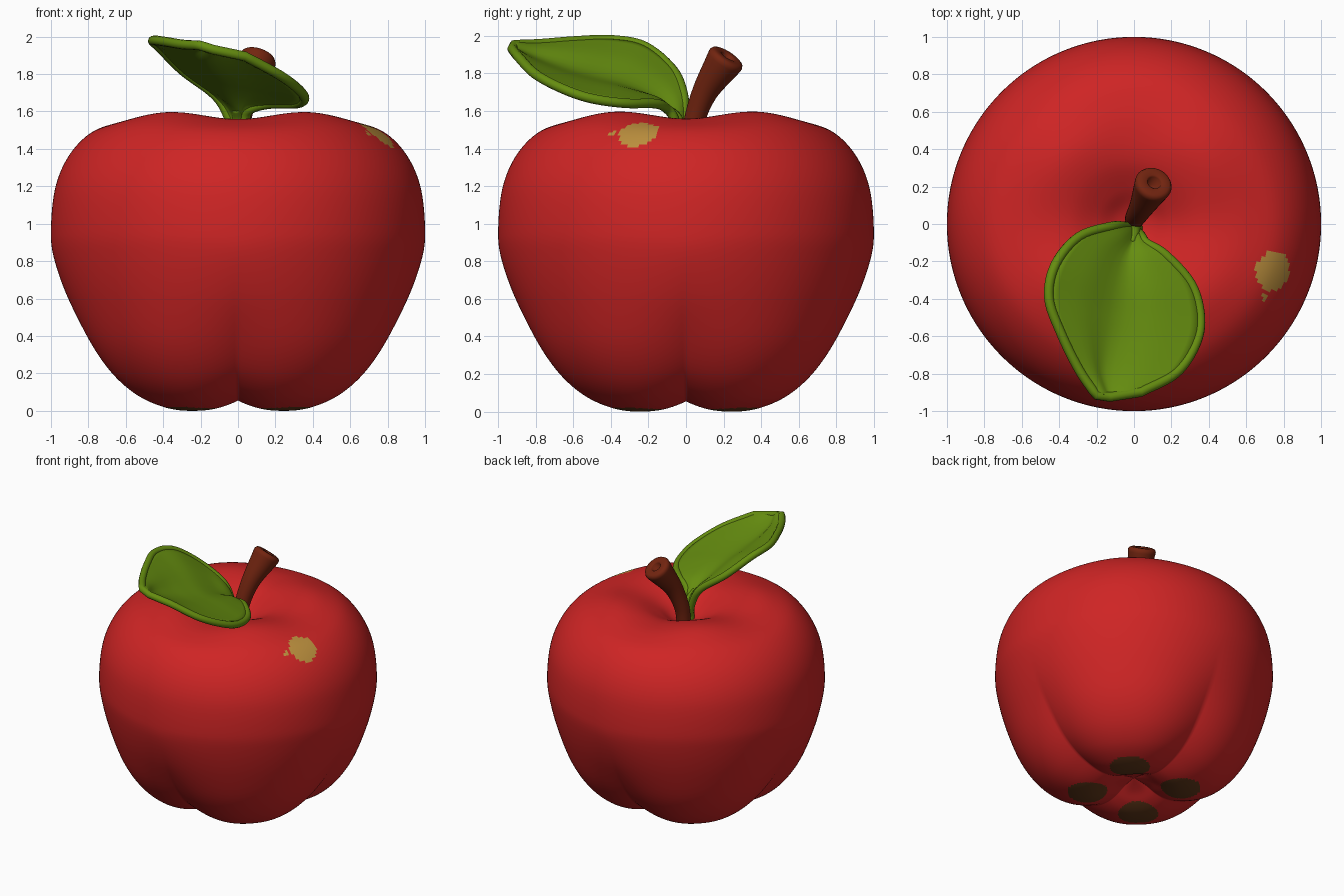
import bpy, bmesh, math
from mathutils import Vector

if "Cube" in bpy.data.objects:
    bpy.data.objects.remove(bpy.data.objects["Cube"])


def material(name, rgb):
    m = bpy.data.materials.new(name)
    m.diffuse_color = (*rgb, 1)
    m.use_nodes = True
    m.node_tree.nodes["Principled BSDF"].inputs["Base Color"].default_value = m.diffuse_color
    return m


RED = material("apple red", (0.62, 0.018, 0.018))
GOLD = material("golden patch", (0.51, 0.28, 0.048))
DARK = material("dark brown feet", (0.12, 0.04, 0.01))
BROWN = material("stem brown", (0.17, 0.018, 0.005))
GREEN = material("leaf green", (0.13, 0.265, 0.005))


def catmull(pts, n):
    """Smooth interpolation through points, n steps per span."""
    pts = [Vector(p) for p in pts]
    ext = [2 * pts[0] - pts[1]] + pts + [2 * pts[-1] - pts[-2]]
    out = []
    for i in range(1, len(ext) - 2):
        a, b, c, d = ext[i - 1:i + 3]
        for k in range(n):
            t = k / n
            out.append(0.5 * (2 * b + (c - a) * t + (2 * a - 5 * b + 4 * c - d) * t * t
                              + (3 * b - a - 3 * c + d) * t ** 3))
    return out + [pts[-1]]


def finish(name, bm, mats):
    bmesh.ops.recalc_face_normals(bm, faces=bm.faces)
    me = bpy.data.meshes.new(name)
    bm.to_mesh(me)
    bm.free()
    for m in mats:
        me.materials.append(m)
    for p in me.polygons:
        p.use_smooth = True
    ob = bpy.data.objects.new(name, me)
    bpy.context.collection.objects.link(ob)
    return ob


def bridge(bm, rings, closed=True):
    n = len(rings[0])
    for a, b in zip(rings, rings[1:]):
        for i in range(n if closed else n - 1):
            j = (i + 1) % n
            bm.faces.new((a[i], a[j], b[j], b[i]))


def tube(name, centres, radii, dirs, mat, sides=24):
    bm, rings, x = bmesh.new(), [], Vector((1, 0.1, 0))
    for c, r, d in zip(centres, radii, dirs):
        x = (x - d * x.dot(d)).normalized()
        y = d.cross(x)
        rings.append([bm.verts.new(c + r * (x * math.cos(a) + y * math.sin(a)))
                      for a in (2 * math.pi * i / sides for i in range(sides))])
    bridge(bm, rings)
    bm.faces.new(rings[0])
    bm.faces.new(rings[-1])
    return finish(name, bm, [mat])


def tangents(p):
    last = len(p) - 1
    return [(p[min(i + 1, last)] - p[max(i - 1, 0)]).normalized() for i in range(len(p))]


# Apple body: (radius, z) on the four lobes, then on the creases between them
profile = [
    (0, .12, 0, .12), (.12, .075, .10, .10), (.22, .025, .20, .065), (.33, 0, .30, .055),
    (.46, .015, .42, .08), (.60, .075, .55, .14), (.73, .19, .67, .24), (.84, .36, .79, .40),
    (.93, .60, .91, .61), (.985, .82, .985, .82), (1, .98, 1, .98), (.975, 1.2, .975, 1.2),
    (.90, 1.37, .90, 1.37), (.78, 1.50, .78, 1.49), (.64, 1.57, .62, 1.545),
    (.50, 1.597, .47, 1.56), (.35, 1.57, .33, 1.545), (.20, 1.50, .20, 1.49),
    (.10, 1.435, .10, 1.435), (0, 1.40, 0, 1.40)]
rows = [Vector(p) for p in catmull([p + () for p in profile], 8)]
SEG = 256
bm = bmesh.new()
rings = []
for r in rows[1:-1]:
    ring = []
    for i in range(SEG):
        a = 2 * math.pi * i / SEG
        s = abs(math.sin(2 * a))
        c = (1 - s) ** 1.3 if r[1] < 0.9 else 1 - s * s
        rad = r[0] + (r[2] - r[0]) * c
        z = r[1] + (r[3] - r[1]) * c
        ring.append(bm.verts.new((rad * math.cos(a), rad * math.sin(a), z)))
    rings.append(ring)
bridge(bm, rings)
for ring, z in ((rings[0], rows[0][1]), (rings[-1], rows[-1][1])):
    pole = bm.verts.new((0, 0, z))
    for i in range(SEG):
        bm.faces.new((ring[i], ring[(i + 1) % SEG], pole))
# Golden patch near the shoulder and a dark disc under each lobe
for f in bm.faces:
    c = f.calc_center_median()
    if (c - Vector((.745, -.25, 1.48))).length < .108 or (c - Vector((.70, -.39, 1.475))).length < .023:
        f.material_index = 1
    elif c.z < .3 and math.hypot(abs(c.x) - .24, abs(c.y) - .24) < .145:
        f.material_index = 2
finish("apple_body", bm, [RED, GOLD, DARK])

# Stem: flared tube with a rounded rim and a small hole in the end
path = catmull([(0, .02, 1.36, .05), (.01, .04, 1.53, .055), (.045, .10, 1.70, .068),
                (.10, .205, 1.865, .10)], 8)
cen = [p.to_3d() for p in path]
rad = [p[3] for p in path]
dirs = tangents(cen)
tip, d = cen[-1], dirs[-1]
for off, r in ((.015, .101), (.03, .093), (.036, .08), (.036, .045), (.03, .036), (-.03, .028)):
    cen.append(tip + d * off)
    rad.append(r)
    dirs.append(d)
tube("stem", cen, rad, dirs, BROWN, 32)

# Leaf: left edge, midrib and right edge, from the base to the tip
left = [(-.03, -.01, 1.42), (-.07, 0, 1.58), (-.14, 0, 1.70), (-.315, -.06, 1.83),
        (-.44, -.21, 1.955), (-.475, -.39, 1.99), (-.41, -.58, 1.985), (-.315, -.775, 1.97),
        (-.225, -.91, 1.96)]
mid = [(0, -.03, 1.42), (0, -.05, 1.55), (-.02, -.11, 1.62), (-.05, -.20, 1.68),
       (-.075, -.35, 1.745), (-.10, -.50, 1.785), (-.13, -.65, 1.825), (-.15, -.80, 1.875),
       (-.13, -.925, 1.93)]
right = [(.03, -.04, 1.42), (.06, -.07, 1.56), (.09, -.10, 1.61), (.19, -.16, 1.635),
         (.33, -.32, 1.635), (.378, -.50, 1.66), (.35, -.65, 1.71), (.245, -.80, 1.79),
         (.06, -.895, 1.89)]


def inset(edge):
    return [Vector(e) + (Vector(m) - Vector(e)).normalized() * .024 for e, m in zip(edge, mid)]


L, M, R = catmull(inset(left), 6), catmull(mid, 6), catmull(inset(right), 6)
bm = bmesh.new()
grid = [[bm.verts.new(p) for p in catmull([l, l.lerp(m, .5) + Vector((0, 0, .012)), m,
                                           m.lerp(r, .5) + Vector((0, 0, .012)), r], 4)]
        for l, m, r in zip(L, M, R)]
bridge(bm, grid, closed=False)
leaf = finish("leaf_blade", bm, [GREEN])
sol = leaf.modifiers.new("thickness", 'SOLIDIFY')
sol.thickness = .03
sol.offset = 0

# Raised bead around the leaf edge
rim = L + [M[-1]] + R[::-1]
tube("leaf_rim", rim, [.026] * len(rim), tangents(rim), GREEN, 12)

# Stalk joining the leaf to the apple
stalk = catmull([(0, -.02, 1.38), (0, -.035, 1.48), (0, -.05, 1.56), (-.01, -.10, 1.615)], 6)
n = len(stalk)
tube("leaf_stalk", stalk, [.05 - .03 * i / n for i in range(n)], tangents(stalk), GREEN, 16)
